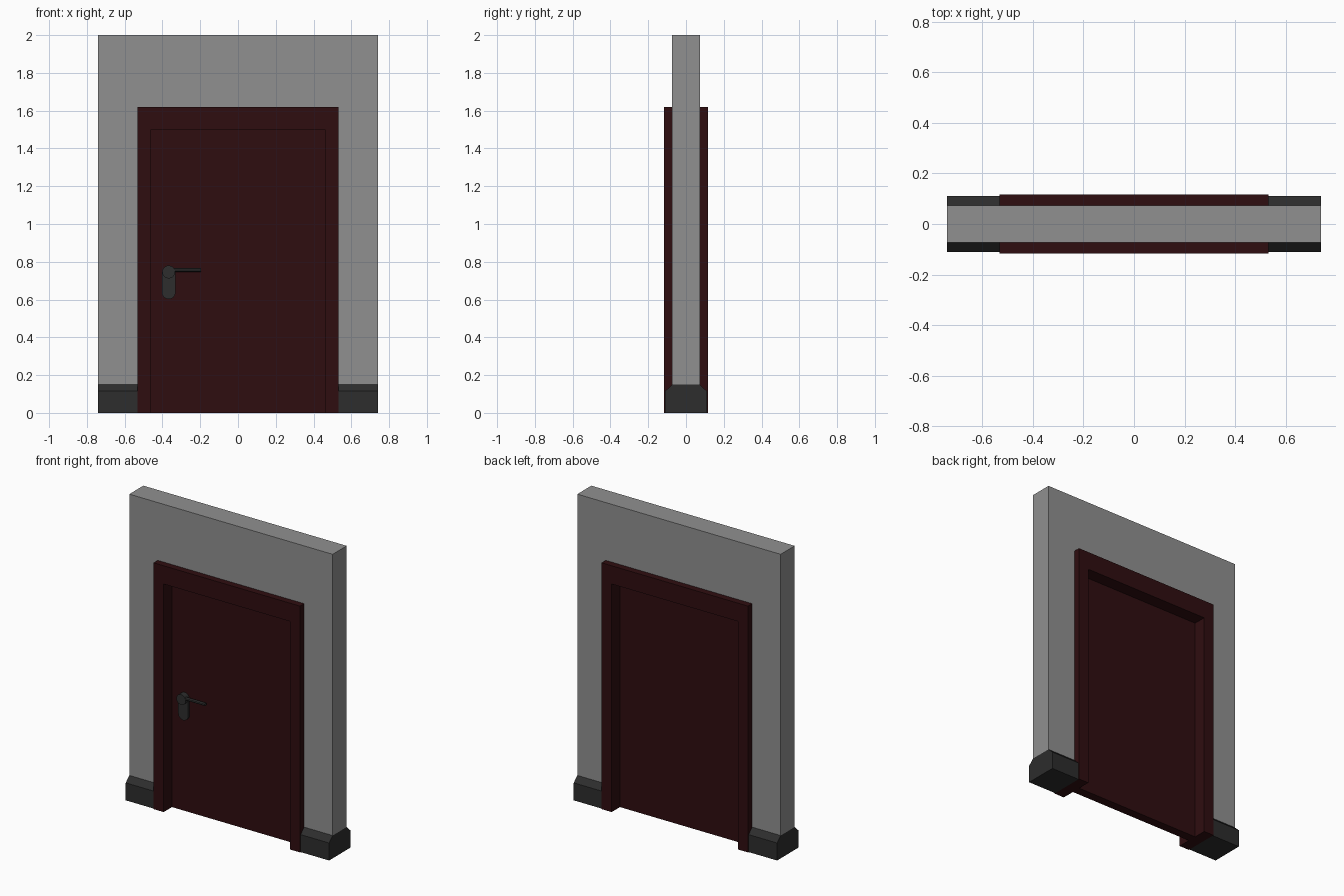
import bpy
import bmesh
from math import cos, sin, pi
from mathutils import Vector

cube = bpy.data.objects.get("Cube")
if cube:
    bpy.data.objects.remove(cube, do_unlink=True)


def material(name, rgb):
    mat = bpy.data.materials.new(name)
    mat.use_nodes = True
    mat.diffuse_color = (*rgb, 1)
    mat.node_tree.nodes["Principled BSDF"].inputs["Base Color"].default_value = (*rgb, 1)
    return mat


grey = material("wall grey", (0.28, 0.28, 0.28))
maroon = material("dark maroon", (0.028, 0.004, 0.005))
charcoal = material("charcoal", (0.026, 0.026, 0.026))


def prism(name, points, depth, mat, smooth=False):
    """Extrude a flat outline of 3D points along the depth vector."""
    bm = bmesh.new()
    face = bm.faces.new([bm.verts.new(p) for p in points])
    grown = bmesh.ops.extrude_face_region(bm, geom=[face], use_keep_orig=True)
    verts = [g for g in grown["geom"] if isinstance(g, bmesh.types.BMVert)]
    bmesh.ops.translate(bm, verts=verts, vec=Vector(depth))
    bmesh.ops.recalc_face_normals(bm, faces=bm.faces)
    mesh = bpy.data.meshes.new(name)
    bm.to_mesh(mesh)
    bm.free()
    mesh.materials.append(mat)
    obj = bpy.data.objects.new(name, mesh)
    bpy.context.collection.objects.link(obj)
    if smooth:
        bpy.ops.object.select_all(action='DESELECT')
        obj.select_set(True)
        bpy.context.view_layer.objects.active = obj
        bpy.ops.object.shade_smooth_by_angle()
    return obj


def slab(name, outline, front, back, mat, smooth=False):
    """Extrude an x-z outline from the front y to the back y."""
    return prism(name, [(x, front, z) for x, z in outline], (0, back - front, 0), mat, smooth)


def arch(half, top, inner_half, inner_top, bottom):
    """Outline of a panel with a doorway cut from its lower edge."""
    right = [(half, top), (half, bottom), (inner_half, bottom), (inner_half, inner_top)]
    return right + [(-x, z) for x, z in reversed(right)]


def arc(x, z, radius, start, end, count):
    steps = [start + (end - start) * i / count for i in range(count + 1)]
    return [(x + radius * cos(a), z + radius * sin(a)) for a in steps]


WALL, FRAME, BASE = 0.073, 0.116, 0.11
WIDTH, FRAME_X, OPEN_X = 0.74, 0.533, 0.46
BASE_TOP = 0.15

# Wall, door frame and recessed door leaf
slab("wall", arch(WIDTH, 2, FRAME_X, 1.6, BASE_TOP), -WALL, WALL, grey)
slab("door_frame", arch(FRAME_X, 1.62, OPEN_X, 1.5, 0), -FRAME, FRAME, maroon)
slab("door_leaf", [(-OPEN_X, 0), (OPEN_X, 0), (OPEN_X, 1.5), (-OPEN_X, 1.5)],
     -0.03, 0.03, maroon)

# Chamfered baseboards wrapping the wall on each side of the frame
half = [(BASE, 0), (BASE, 0.115), (WALL, BASE_TOP)]
profile = half + [(-y, z) for y, z in reversed(half)]
for side, sign in (("left", 1), ("right", -1)):
    prism(side + "_baseboard", [(sign * FRAME_X, y, z) for y, z in profile],
          (sign * (WIDTH - FRAME_X), 0, 0), charcoal)

# Handle on the front: rounded plate, round hub and lever
HX, HZ = -0.367, 0.746
plate = arc(HX, 0.638, 0.036, pi, 2 * pi, 12) + [(HX + 0.036, HZ), (HX - 0.036, HZ)]
slab("handle_plate", plate, -0.046, -0.03, charcoal, True)
slab("handle_hub", arc(HX, HZ, 0.034, 0, 2 * pi * 23 / 24, 23), -0.068, -0.03, charcoal, True)
ring = arc(-0.058, 0.757, 0.01, 0, 2 * pi * 11 / 12, 11)
prism("handle_lever", [(HX, y, z) for y, z in ring], (0.171, 0, 0), charcoal, True)
